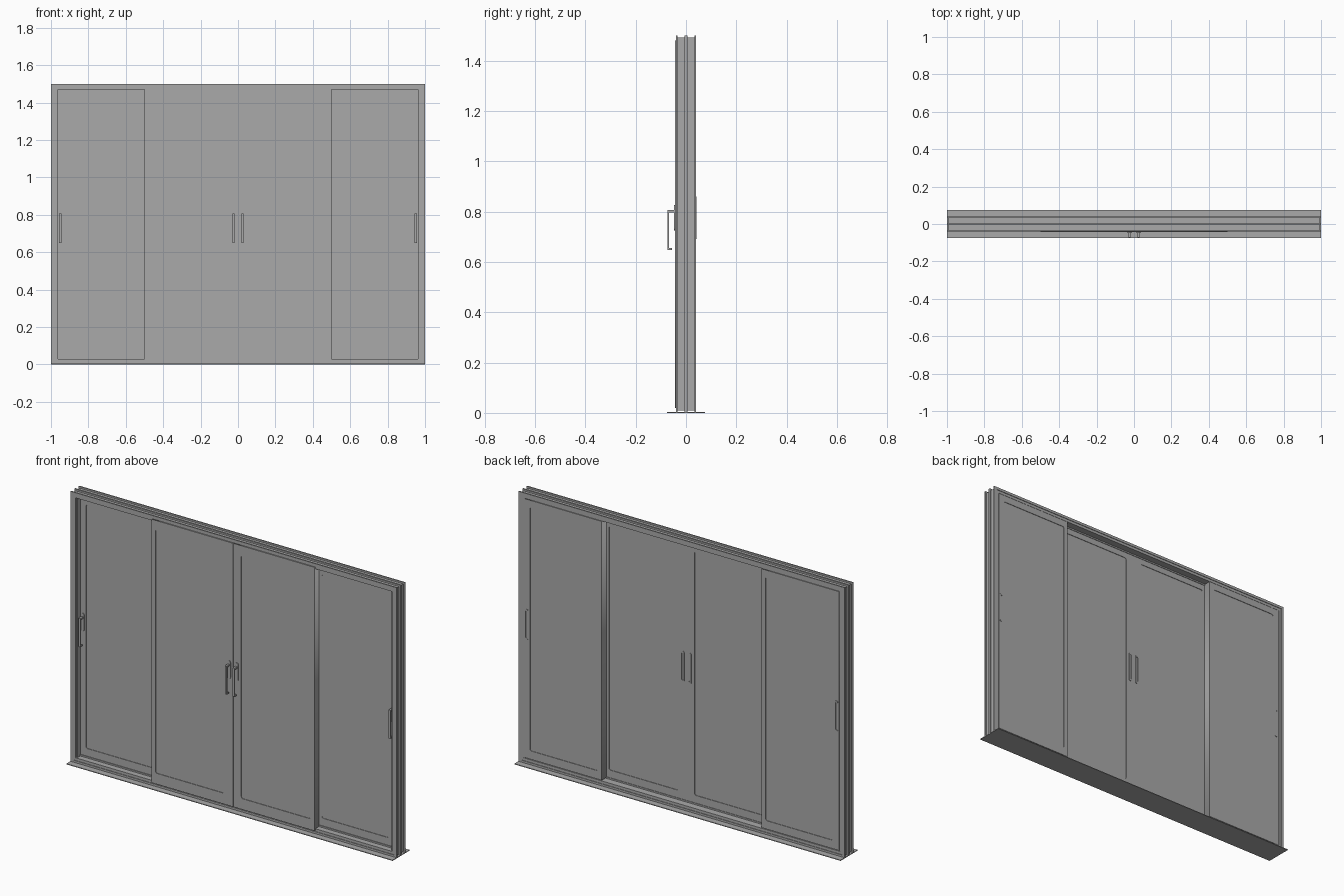
import bpy, bmesh, math
from mathutils import Vector

if "Cube" in bpy.data.objects:
    bpy.data.objects.remove(bpy.data.objects["Cube"])

grey = bpy.data.materials.new("door_grey")
grey.use_nodes = True
GREY = (0.40, 0.40, 0.40, 1)
grey.diffuse_color = GREY
grey.node_tree.nodes["Principled BSDF"].inputs["Base Color"].default_value = GREY


def add(name, mesh):
    mesh.materials.clear()
    mesh.materials.append(grey)
    ob = bpy.data.objects.new(name, mesh)
    bpy.context.collection.objects.link(ob)
    return ob


def finish(name, bm):
    bmesh.ops.recalc_face_normals(bm, faces=bm.faces)
    me = bpy.data.meshes.new(name)
    bm.to_mesh(me)
    bm.free()
    return add(name, me)


def put_box(bm, x, y, z):
    """Box from (min, max) ranges."""
    vs = bmesh.ops.create_cube(bm, size=1)["verts"]
    for v in vs:
        v.co = Vector([(a + b) / 2 + c * (b - a) for c, (a, b) in zip(v.co, (x, y, z))])


def box(name, x, y, z):
    bm = bmesh.new()
    put_box(bm, x, y, z)
    return finish(name, bm)


def rounded(x, z, r, n=4):
    """Outline of a rounded rectangle in the x-z plane."""
    pts = []
    for k, (cx, cz) in enumerate(((x[1] - r, z[1] - r), (x[0] + r, z[1] - r),
                                  (x[0] + r, z[0] + r), (x[1] - r, z[0] + r))):
        for i in range(n + 1):
            a = math.pi / 2 * (k + i / n)
            pts.append((cx + r * math.cos(a), cz + r * math.sin(a)))
    return pts


def plate(name, outlines, y):
    """Filled outline (later outlines are holes) between two y values."""
    cu = bpy.data.curves.new(name, "CURVE")
    cu.dimensions, cu.fill_mode = "2D", "BOTH"
    cu.extrude = (y[1] - y[0]) / 2
    for pts in outlines:
        sp = cu.splines.new("POLY")
        sp.points.add(len(pts) - 1)
        for p, (a, b) in zip(sp.points, pts):
            p.co = (a, b, 0, 1)
        sp.use_cyclic_u = True
    tmp = bpy.data.objects.new(name, cu)
    bpy.context.collection.objects.link(tmp)
    bpy.context.view_layer.update()
    me = bpy.data.meshes.new_from_object(tmp.evaluated_get(bpy.context.evaluated_depsgraph_get()))
    bpy.data.objects.remove(tmp)
    for v in me.vertices:
        v.co = (v.co.x, (y[0] + y[1]) / 2 - v.co.z, v.co.y)
    return add(name, me)


# Outer frame: one profile (distance from the outside, y) swept round the opening
half = [(0.015, -0.04), (0, -0.04), (0, -0.033), (0.009, -0.033), (0.009, -0.005), (0, -0.005)]
inner = [(0.030, 0.037), (0.030, -0.037), (0.015, -0.037)]
profile = half + [(d, -y) for d, y in reversed(half)] + [(0.015, 0.037)] + inner
bm = bmesh.new()
rings = []
for sx, top in ((-1, 0), (1, 0), (1, 1), (-1, 1)):
    rings.append([bm.verts.new((sx * (1 - d), y, 1.5 - d if top else d)) for d, y in profile])
n = len(profile)
for a in range(4):
    p, q = rings[a], rings[(a + 1) % 4]
    for i in range(n):
        j = (i + 1) % n
        bm.faces.new((p[i], p[j], q[j], q[i]))
finish("outer_frame", bm)

# Thin sill plate under the frame
box("sill_plate", (-1, 1), (-0.075, 0.075), (0, 0.004))


def span(s, a, b):
    return tuple(sorted((s * a, s * b)))


def door_panel(name, s, x, glass_x, y, z):
    """Sash with a rounded opening and a pane set just inside it."""
    px, gx, gz = span(s, *x), span(s, *glass_x), (0.08, 1.43)
    rect = [(px[0], z[0]), (px[1], z[0]), (px[1], z[1]), (px[0], z[1])]
    plate(name + "_sash", [rect, rounded(gx, gz, 0.010)], y)
    box(name + "_pane", (gx[0] - .005, gx[1] + .005), (y[0] + .003, y[1] - .003),
        (gz[0] - .005, gz[1] + .005))


def pull_handle(name, x, y):
    """Escutcheon with a slim grip hooked at top and bottom, standing off the front."""
    plate(name + "_escutcheon", [rounded((x - .010, x + .010), (0.725, 0.825), 0.0099)], (y - .004, y))
    bm = bmesh.new()
    w = (x - .006, x + .006)
    put_box(bm, w, (y - .030, y - .024), (0.648, 0.806))
    put_box(bm, w, (y - .0245, y), (0.797, 0.806))
    put_box(bm, w, (y - .0245, y - .012), (0.648, 0.655))
    finish(name + "_grip", bm)


def back_pull(name, x, y):
    """Flat recessed pull on the rear face."""
    plate(name, [rounded((x - .009, x + .009), (0.69, 0.86), 0.008),
                 rounded((x - .005, x + .005), (0.70, 0.85), 0.004)], (y, y + .003))


for side, s in (("left", 1), ("right", -1)):
    # Sliding panels in the front track, fixed-line panels in the rear track
    door_panel(side + "_inner_panel", s, (0.001, 0.5), (0.05, 0.475), (-0.043, -0.004), (0.020, 1.480))
    door_panel(side + "_outer_panel", s, (0.490, 0.965), (0.515, 0.93), (-0.002, 0.038), (0.034, 1.468))
    # Narrow jamb stop beside the outer panel
    box(side + "_jamb_stop", span(s, 0.963, 0.972), (-0.030, 0.036), (0.028, 1.472))
    pull_handle(side + "_inner_handle", s * 0.024, -0.043)
    pull_handle(side + "_outer_handle", s * 0.950, -0.002)
    back_pull(side + "_inner_back_pull", s * 0.022, -0.004)
    back_pull(side + "_outer_back_pull", s * 0.950, 0.038)

# Guide rails in head and sill between the two tracks
for name, z in (("head_rail", (1.462, 1.472)), ("sill_rail", (0.028, 0.038))):
    box(name, (-0.97, 0.97), (-0.006, -0.001), z)
